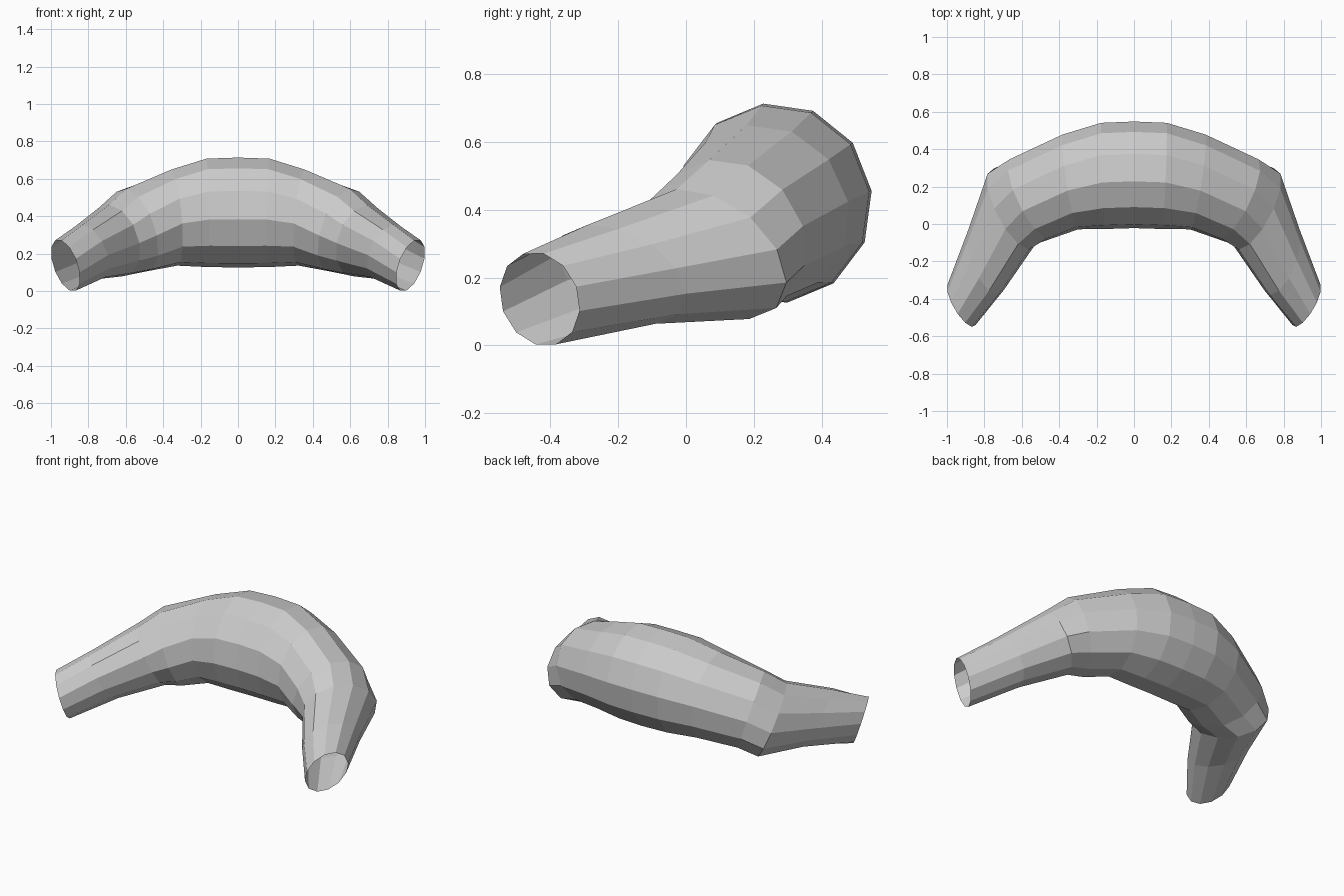
import bpy, math
from mathutils import Vector

if "Cube" in bpy.data.objects:
    bpy.data.objects.remove(bpy.data.objects["Cube"])

SIDES = 12
PHASE = math.radians(7)

# Right-half cross-sections: centre, outward half-axis, upward half-axis
RINGS = [
    ((0, .263, .420), (0, .287, 0), (0, 0, .296)),
    ((.165, .257, .418), (.01, .286, 0), (.005, 0, .292)),
    ((.34, .225, .393), (.04, .257, 0), (.02, -.015, .259)),
    ((.55, .135, .325), (.11, .217, 0), (.06, -.04, .224)),
    ((.655, .08, .27), (.123, .2, -.01), (.048, -.083, .192)),
    ((.79, -.19, .21), (.09, .172, 0), (.05, -.08, .147)),
    ((.922, -.432, .137), (.072, .113, .02), (.03, -.035, .137)),
]


def ring_points(centre, out, up):
    c, a, b = Vector(centre), Vector(out), Vector(up)
    angles = [PHASE + 2 * math.pi * k / SIDES for k in range(SIDES)]
    return [c + a * math.cos(t) + b * math.sin(t) for t in angles]


# Open-ended curved tube, lofted through the rings of one half
verts = [p for ring in RINGS for p in ring_points(*ring)]
faces = []
for r in range(len(RINGS) - 1):
    for k in range(SIDES):
        n = (k + 1) % SIDES
        lo, hi = r * SIDES, (r + 1) * SIDES
        faces.append((lo + k, lo + n, hi + n, hi + k))

mesh = bpy.data.meshes.new("curved_tube")
mesh.from_pydata(verts, [], faces)
mesh.update()
tube = bpy.data.objects.new("curved_tube", mesh)
bpy.context.collection.objects.link(tube)

# Other half by mirroring across x = 0
mirror = tube.modifiers.new("mirror", 'MIRROR')
mirror.use_axis = (True, False, False)
mirror.use_clip = True
mirror.merge_threshold = 0.001
